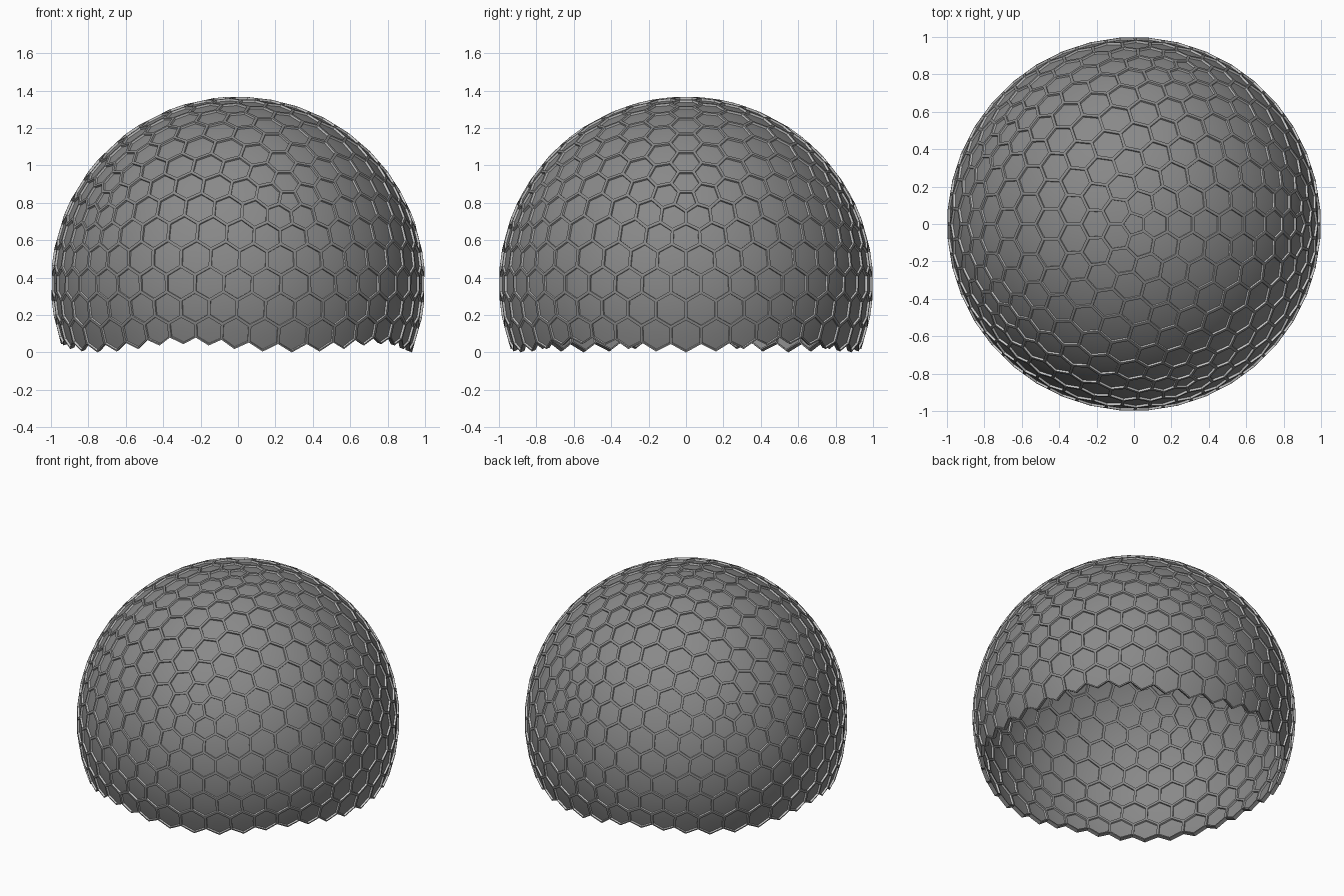
import bpy, bmesh, math
from mathutils import Vector

if "Cube" in bpy.data.objects:
    bpy.data.objects.remove(bpy.data.objects["Cube"])

R_OUT, R_SHELL, R_IN = 1.0, 0.988, 0.976   # frame top, panel skin, frame underside
HALF_WIDTH = 0.008                         # half the width of a frame strut
CUT = -0.31                                # panels centred below this are left off


def material(name, value):
    m = bpy.data.materials.new(name)
    m.diffuse_color = (value, value, value, 1)
    m.use_nodes = True
    m.node_tree.nodes["Principled BSDF"].inputs["Base Color"].default_value = m.diffuse_color
    return m


panel_grey = material("panel grey", 0.25)
edge_grey = material("light edge grey", 0.6)


def make_object(name, bm, mats):
    bmesh.ops.remove_doubles(bm, verts=bm.verts, dist=1e-5)
    bmesh.ops.recalc_face_normals(bm, faces=bm.faces)
    me = bpy.data.meshes.new(name)
    bm.to_mesh(me)
    bm.free()
    for m in mats:
        me.materials.append(m)
    ob = bpy.data.objects.new(name, me)
    bpy.context.collection.objects.link(ob)
    return ob


# Geodesic sphere; its dual gives the hexagon and pentagon cells
ico = bmesh.new()
bmesh.ops.create_icosphere(ico, subdivisions=4, radius=1)
corner = {f: f.calc_center_median().normalized() for f in ico.faces}
kept = {v for v in ico.verts if v.co.z > CUT}


def cell(v):
    """Corners of the cell around a vertex, counter-clockwise from outside."""
    n = v.co.normalized()
    a = n.orthogonal().normalized()
    b = n.cross(a)
    pts = [corner[f] for f in v.link_faces]
    return sorted(pts, key=lambda p: math.atan2(p.dot(b), p.dot(a)))


cells = [(v.co.normalized(), cell(v)) for v in ico.verts if v in kept]
lift = Vector((0, 0, -min(p.z for _, c in cells for p in c)))

shell = bmesh.new()
frame = bmesh.new()


def add(bm, pts, mat=0):
    f = bm.faces.new([bm.verts.new(p + lift) for p in pts])
    f.material_index = mat
    return f


for n, pts in cells:
    mid = sum(pts, Vector()) / len(pts)
    inset = [p + (mid - p).normalized() * HALF_WIDTH * 1.15 for p in pts]
    for i, p in enumerate(pts):
        j = (i + 1) % len(pts)
        q, pi, qi = pts[j], inset[i], inset[j]
        # skin panel
        add(shell, [n * R_SHELL, p * R_SHELL, q * R_SHELL]).smooth = True
        # strut: top, side wall, underside
        add(frame, [p * R_OUT, q * R_OUT, qi * R_OUT, pi * R_OUT])
        add(frame, [pi * R_OUT, qi * R_OUT, qi * R_IN, pi * R_IN], 1)
        add(frame, [pi * R_IN, qi * R_IN, q * R_IN, p * R_IN])

# Zigzag rim closes the open lower border of the frame
for e in ico.edges:
    if sum(v in kept for v in e.verts) == 1:
        p, q = (corner[f] for f in e.link_faces)
        add(frame, [p * R_OUT, q * R_OUT, q * R_IN, p * R_IN])
ico.free()

make_object("dome_skin", shell, [panel_grey])
make_object("hexagon_frame", frame, [panel_grey, edge_grey])
